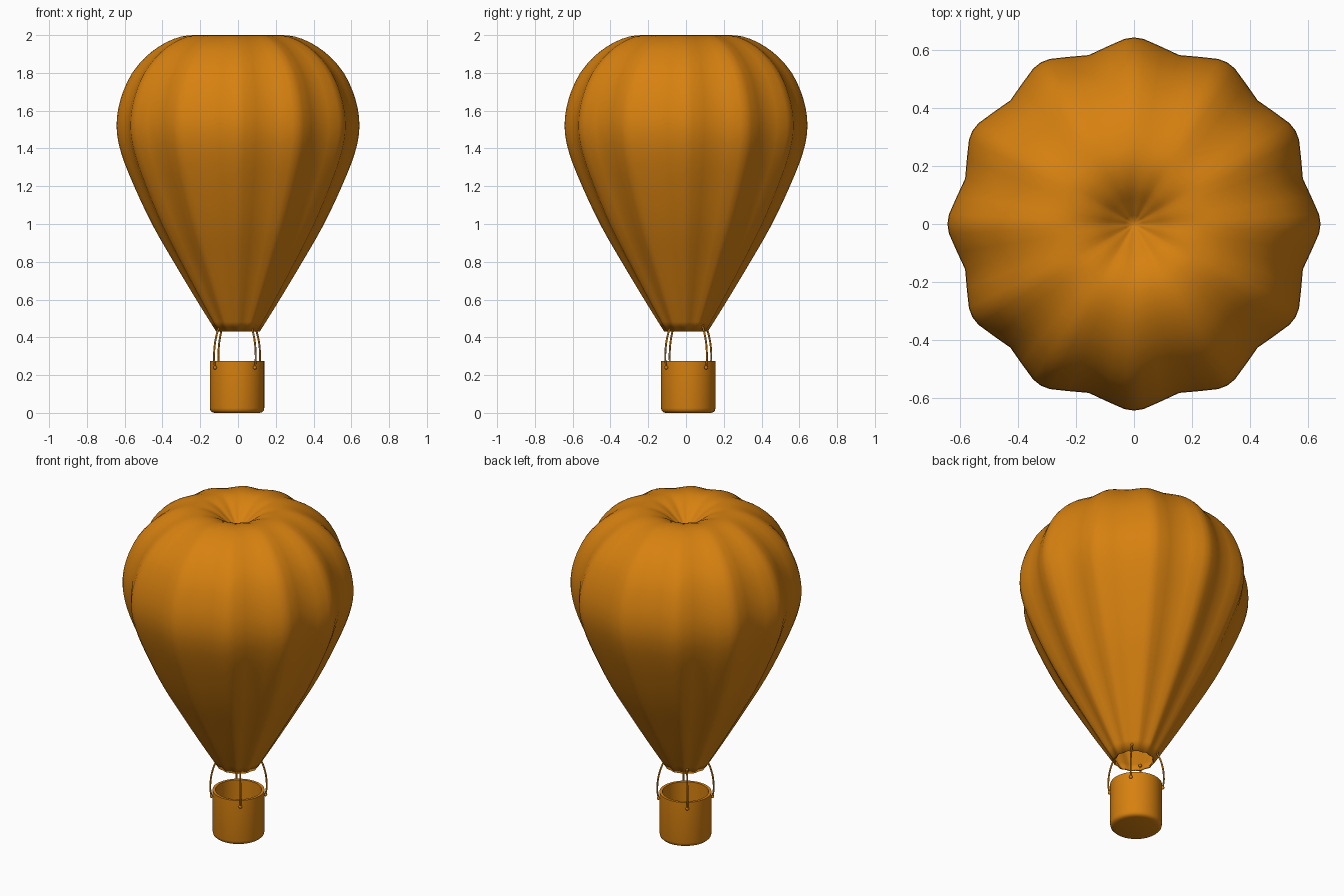
import bpy, bmesh, math
from mathutils import Vector

if "Cube" in bpy.data.objects:
    bpy.data.objects.remove(bpy.data.objects["Cube"], do_unlink=True)

ORANGE = (0.68, 0.22, 0.005, 1)
mat = bpy.data.materials.new("orange")
mat.use_nodes = True
mat.diffuse_color = ORANGE
mat.node_tree.nodes["Principled BSDF"].inputs["Base Color"].default_value = ORANGE

BASKET_X, BASKET_Y = -0.005, 0.012


def finish(obj, angle=None):
    """Apply the colour and smooth shading."""
    obj.data.materials.append(mat)
    bpy.ops.object.select_all(action='DESELECT')
    obj.select_set(True)
    bpy.context.view_layer.objects.active = obj
    if angle:
        bpy.ops.object.shade_smooth_by_angle(angle=math.radians(angle))
    else:
        bpy.ops.object.shade_smooth()
    return obj


def smooth_path(points, steps):
    """Catmull-Rom curve through the given points."""
    pts = [Vector(p) for p in points]
    pts = [2 * pts[0] - pts[1]] + pts + [2 * pts[-1] - pts[-2]]
    out = []
    for a, b, c, d in zip(pts, pts[1:], pts[2:], pts[3:]):
        for i in range(steps):
            t = i / steps
            out.append(0.5 * (2 * b + (c - a) * t + (2 * a - 5 * b + 4 * c - d) * t**2
                              + (3 * b - a - 3 * c + d) * t**3))
    return out + [pts[-2]]


def lathe(name, profile, spokes, cap_start=False, cap_end=False):
    """Sweep (radius, z) points around z; spokes are (angle, radius factor)."""
    bm = bmesh.new()
    rings = [[bm.verts.new((r * f * math.cos(a), r * f * math.sin(a), z))
              for a, f in spokes] for r, z in profile]
    n = len(spokes)
    for low, high in zip(rings, rings[1:]):
        for i in range(n):
            j = (i + 1) % n
            bm.faces.new((low[i], low[j], high[j], high[i]))
    if cap_start:
        bm.faces.new(rings[0][::-1])
    if cap_end:
        bm.faces.new(rings[-1])
    mesh = bpy.data.meshes.new(name)
    bm.to_mesh(mesh)
    bm.free()
    obj = bpy.data.objects.new(name, mesh)
    bpy.context.collection.objects.link(obj)
    return obj


# Envelope: twelve gores with rounded ridges and a dimpled crown
gore = [(0, 1), (3, 0.993), (9, 0.96), (15, 0.937), (21, 0.96), (27, 0.993)]
spokes = [(math.radians(30 * k + a), f) for k in range(12) for a, f in gore]
outline = [(0.115, 0.43), (0.215, 0.59), (0.335, 0.79), (0.45, 0.99), (0.55, 1.2),
           (0.62, 1.38), (0.643, 1.52), (0.622, 1.66), (0.56, 1.8), (0.46, 1.91),
           (0.34, 1.98), (0.23, 2.0), (0.14, 1.975), (0.07, 1.925), (0.012, 1.88)]
envelope = lathe("envelope", smooth_path(outline, 3), spokes, cap_end=True)
shell = envelope.modifiers.new("thickness", 'SOLIDIFY')
shell.thickness = 0.008
shell.offset = -1
finish(envelope)

# Basket: open cup with a rounded base
cup = [(0.12, 0), (0.133, 0.004), (0.141, 0.012), (0.144, 0.025), (0.144, 0.275),
       (0.128, 0.275), (0.128, 0.025)]
circle = [(math.tau * i / 48, 1) for i in range(48)]
basket = lathe("basket", cup, circle, cap_start=True, cap_end=True)
basket.location = (BASKET_X, BASKET_Y, 0)
finish(basket, 35)

# Four bowed ropes, each with a knot at either end
rope_side = [(0.118, 0.465), (0.137, 0.42), (0.152, 0.36), (0.157, 0.29), (0.15, 0.24)]
for k, corner in enumerate(("back_left", "back_right", "front_right", "front_left")):
    a = math.radians(39 + 90 * k)
    path = [Vector((BASKET_X + r * math.cos(a), BASKET_Y + r * math.sin(a), z))
            for r, z in smooth_path(rope_side, 4)]
    curve = bpy.data.curves.new("rope_" + corner, 'CURVE')
    curve.dimensions = '3D'
    curve.bevel_depth = 0.005
    curve.bevel_resolution = 2
    curve.use_fill_caps = True
    spline = curve.splines.new('POLY')
    spline.points.add(len(path) - 1)
    for point, co in zip(spline.points, path):
        point.co = (*co, 1)
    rope = bpy.data.objects.new("rope_" + corner, curve)
    bpy.context.collection.objects.link(rope)
    curve.materials.append(mat)
    for end, co in (("top", path[0]), ("bottom", path[-1])):
        bpy.ops.mesh.primitive_uv_sphere_add(segments=12, ring_count=8, radius=0.01, location=co)
        knot = bpy.context.object
        knot.name = f"knot_{end}_{corner}"
        finish(knot)
